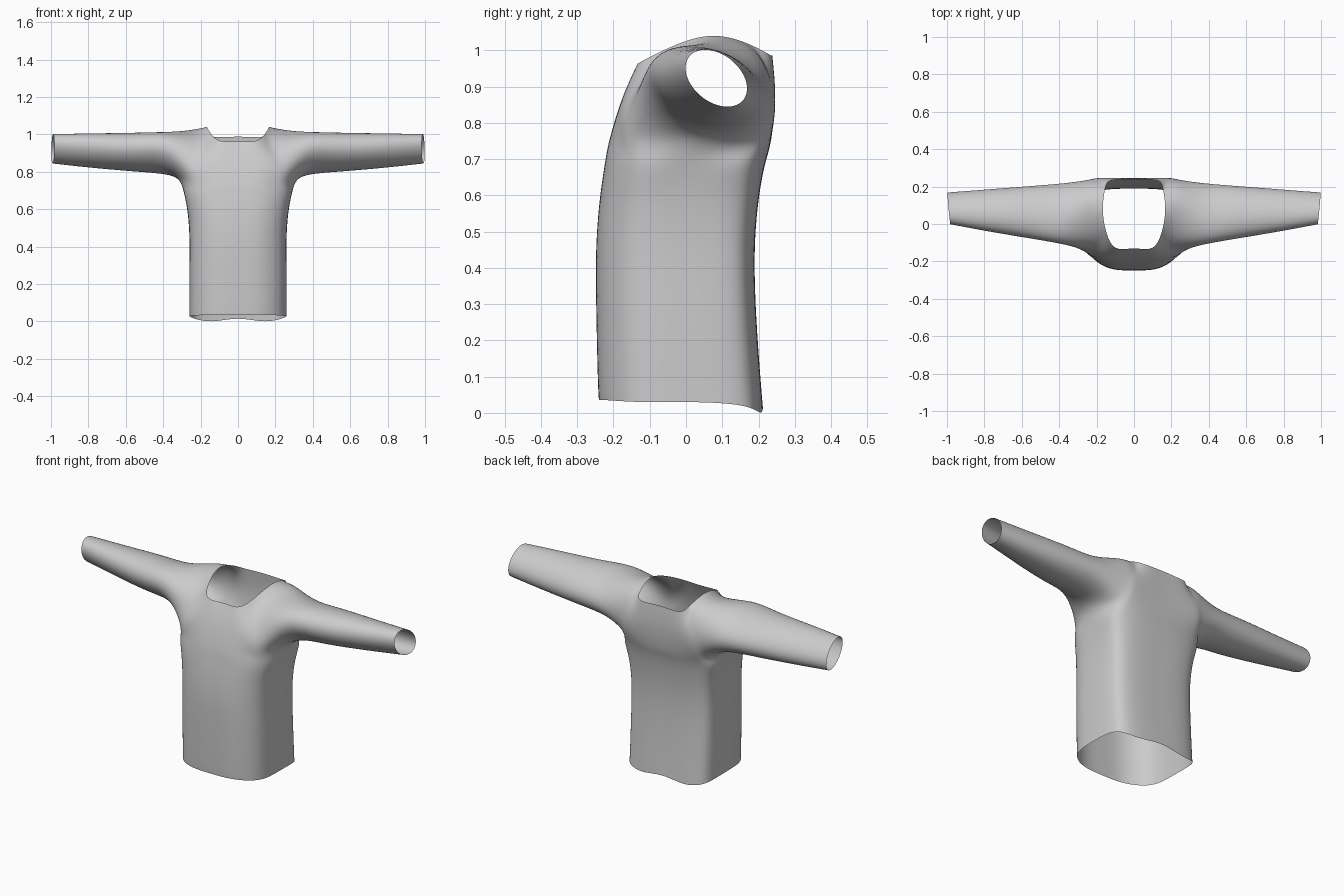
import bpy, bmesh, math
from mathutils import Vector

if "Cube" in bpy.data.objects:
    bpy.data.objects.remove(bpy.data.objects["Cube"])

bm = bmesh.new()


def verts(points):
    return [bm.verts.new(p) for p in points]


def bridge(a, b, closed=False):
    n = len(a)
    for i in range(n if closed else n - 1):
        j = (i + 1) % n
        bm.faces.new((a[i], a[j], b[j], b[i]))


# Torso: half rings running from front centre round the side to back centre
FX = [0, .45, .80, .97, 1, .98, .85, .5, 0]
FY = [1, .97, .78, .47, 0, .55, .86, .98, 1]
HEM = [.036, .036, .033, .03, .03, .025, .012, .001, .015]


def torso_ring(z, side, front, back):
    return verts([(side * fx, (front if i < 4 else back) * fy, HEM[i] if z is None else z)
                  for i, (fx, fy) in enumerate(zip(FX, FY))])


rings = [torso_ring(*r) for r in [
    (None, .26, -.24, .212), (.10, .26, -.243, .205), (.28, .26, -.247, .193),
    (.46, .26, -.247, .19), (.60, .272, -.236, .202), (.69, .288, -.223, .219)]]
for a, b in zip(rings, rings[1:]):
    bridge(a, b)

# Armhole ring: underarm, then up the front, over the shoulder, down the back
arm = verts([(.315, .03, .752), (.268, -.135, .765), (.25, -.142, .86), (.235, -.072, .968),
             (.25, .08, 1.024), (.235, .195, .985), (.25, .234, .87), (.268, .188, .758)])

# Chest, back yoke and neckline
chest = [verts([(0, -.21, .755), (.12, -.206, .755), (.205, -.178, .758)]) + [arm[1]],
         verts([(0, -.177, .865), (.115, -.174, .865), (.185, -.162, .863)]) + [arm[2]]]
yoke = [[arm[7]] + verts([(.21, .225, .755), (.12, .234, .755), (0, .235, .755)]),
        [arm[6]] + verts([(.20, .244, .87), (.12, .246, .87), (0, .245, .87)])]
neck = verts([(0, -.13, .963), (.10, -.127, .967), (.15, -.035, 1.012), (.167, .08, 1.04),
              (.155, .185, 1.012), (.12, .234, .986), (0, .237, .988)])
bridge(rings[-1], chest[0] + [arm[0]] + yoke[0])
bridge(chest[0], chest[1])
bridge(yoke[0], yoke[1])
bridge(chest[1], neck[0:3] + [arm[3]])
bridge(yoke[1], [arm[5]] + neck[4:7])
bridge(arm[3:6], neck[2:5])


# Sleeve: tapering rings out to an open cuff
def sleeve_ring(x, y0, y1, z0, z1, skew):
    pts = []
    for i in range(8):
        a = -math.pi / 2 - i * math.pi / 4
        c, s = math.cos(a), math.sin(a)
        pts.append((x + (.008 * c if x > .95 else 0),
                    (y0 + y1) / 2 + c * (y1 - y0) / 2 - s * skew,
                    (z0 + z1) / 2 + s * (z1 - z0) / 2 - c * skew))
    return verts(pts)


prev = arm
for r in [(.38, -.108, .217, .785, 1.012, .015), (.55, -.077, .202, .803, 1.008, .015),
          (.78, -.038, .184, .823, 1.004, .015), (.99, .0, .167, .846, 1.0, .015)]:
    ring = sleeve_ring(*r)
    bridge(prev, ring, True)
    prev = ring

bmesh.ops.recalc_face_normals(bm, faces=bm.faces)
me = bpy.data.meshes.new("sweater")
bm.to_mesh(me)
bm.free()
ob = bpy.data.objects.new("sweater", me)
bpy.context.collection.objects.link(ob)

# Mirror the half and smooth it
mir = ob.modifiers.new("mirror", 'MIRROR')
mir.use_clip = True
sub = ob.modifiers.new("smooth", 'SUBSURF')
sub.levels = sub.render_levels = 3

# Push the cage out so the smoothed surface passes through the given points
target = [v.co.copy() for v in me.vertices]
for _ in range(6):
    bpy.context.view_layer.update()
    ev = ob.evaluated_get(bpy.context.evaluated_depsgraph_get())
    limit = [ev.data.vertices[i].co.copy() for i in range(len(target))]
    for v, t, l in zip(me.vertices, target, limit):
        v.co += (t - l) * .8
        if t.x < 1e-5:
            v.co.x = 0
    me.update()
    ob.update_tag()

me.polygons.foreach_set("use_smooth", [True] * len(me.polygons))
